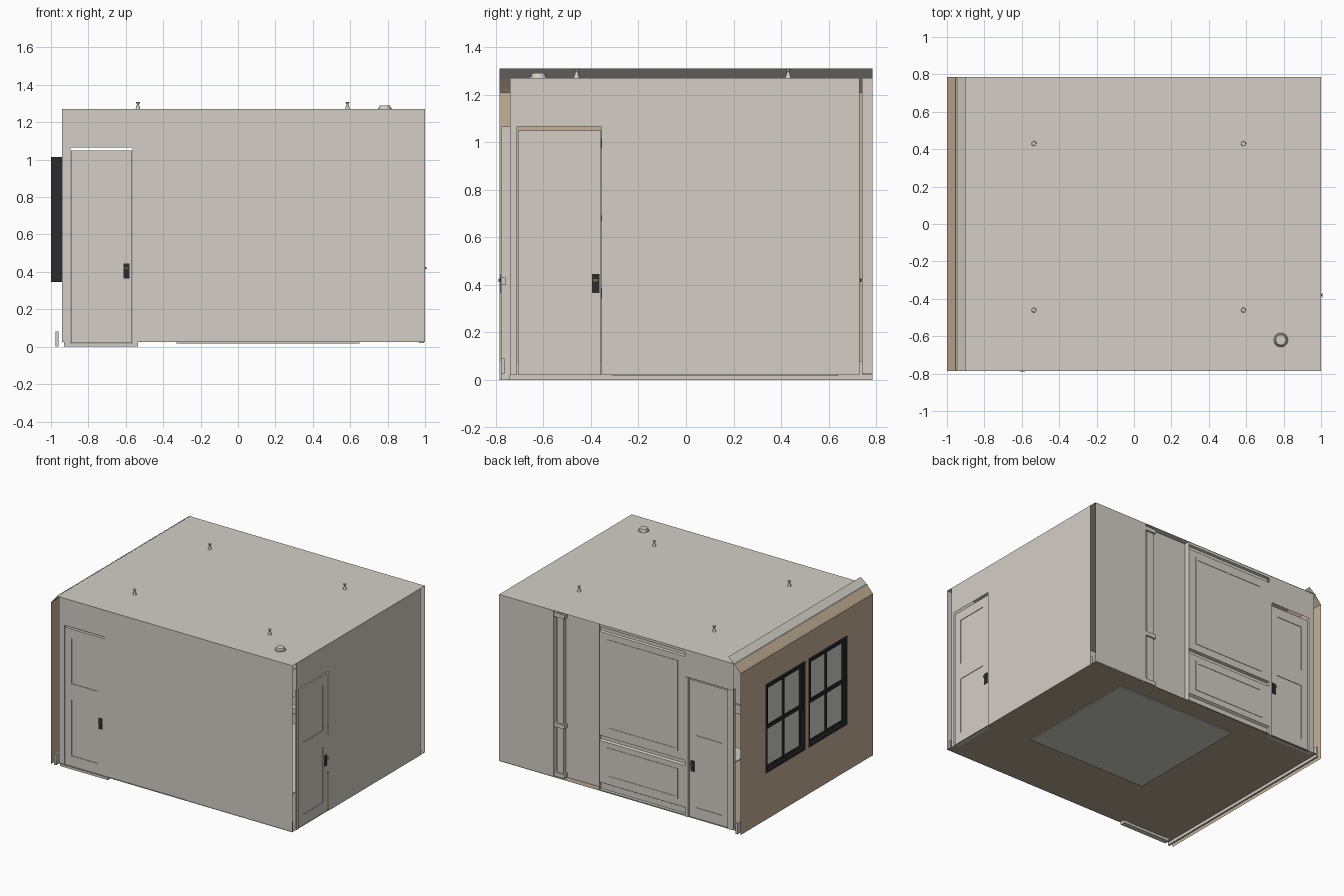
import bpy, bmesh, math

if "Cube" in bpy.data.objects:
    bpy.data.objects.remove(bpy.data.objects["Cube"])


def material(name, r, g, b):
    m = bpy.data.materials.new(name)
    lin = [((c / 255 + 0.055) / 1.055) ** 2.4 for c in (r, g, b)]
    m.diffuse_color = (*lin, 1)
    m.use_nodes = True
    m.node_tree.nodes["Principled BSDF"].inputs["Base Color"].default_value = m.diffuse_color
    return m


GREIGE = material("greige_paint", 212, 207, 198)
TAN = material("tan_paint", 197, 177, 152)
BLACK = material("black_frame", 44, 44, 46)
GLASS = material("pale_glass", 208, 208, 203)
WOOD = material("wood_floor", 176, 162, 141)
RUG = material("grey_rug", 205, 205, 199)
BRASS = material("aged_brass", 120, 112, 80)


def finish(name, bm, mat):
    me = bpy.data.meshes.new(name)
    bm.normal_update()
    bm.to_mesh(me)
    bm.free()
    me.materials.append(mat)
    ob = bpy.data.objects.new(name, me)
    bpy.context.collection.objects.link(ob)
    return ob


# Wall frames: u runs along the wall, d is depth into the room, z is up
def front(u, d, z): return (u, -0.785 + d, z)
def back(u, d, z): return (u, 0.785 - d, z)
def right(u, d, z): return (1 - d, u, z)
def left(u, d, z): return (-1 + d, u, z)


def boxes(name, fn, spans, mat):
    """Boxes given as (u0, u1, d0, d1, z0, z1) on a wall."""
    bm = bmesh.new()
    for u0, u1, d0, d1, z0, z1 in spans:
        v = [bm.verts.new(fn(u, d, z)) for u in (u0, u1) for d in (d0, d1) for z in (z0, z1)]
        for f in ((0, 1, 3, 2), (4, 6, 7, 5), (0, 4, 5, 1), (2, 3, 7, 6), (0, 2, 6, 4), (1, 5, 7, 3)):
            bm.faces.new([v[i] for i in f])
    bmesh.ops.recalc_face_normals(bm, faces=bm.faces)
    return finish(name, bm, mat)


def sheet(name, fn, rects, mat, d=0.0, flip=False):
    """Thin wall surface made of rectangles (u0, u1, z0, z1)."""
    bm = bmesh.new()
    for u0, u1, z0, z1 in rects:
        f = bm.faces.new([bm.verts.new(fn(u, d, z)) for u, z in ((u0, z0), (u1, z0), (u1, z1), (u0, z1))])
        if flip:
            f.normal_flip()
    return finish(name, bm, mat)


def sweep(name, fn, profile, u0, u1, mat, flip=False):
    """Open (d, z) profile swept along the wall."""
    bm = bmesh.new()
    a = [bm.verts.new(fn(u0, d, z)) for d, z in profile]
    b = [bm.verts.new(fn(u1, d, z)) for d, z in profile]
    for i in range(len(profile) - 1):
        f = bm.faces.new((a[i], b[i], b[i + 1], a[i + 1]))
        if flip:
            f.normal_flip()
    return finish(name, bm, mat)


def ring(u0, u1, z0, z1, w, d0, d1):
    return [(u0, u0 + w, d0, d1, z0, z1), (u1 - w, u1, d0, d1, z0, z1),
            (u0 + w, u1 - w, d0, d1, z0, z0 + w), (u0 + w, u1 - w, d0, d1, z1 - w, z1)]


def door(name, fn, u0, u1, handle_u, d):
    """Two-panel door with lever handles on both sides."""
    s = 0.055
    boxes(name + "_slab", fn, [(u0, u1, d + 0.004, d + 0.022, 0.02, 1.05)], GREIGE)
    boxes(name + "_rails", fn, [
        (u0, u0 + s, d, d + 0.026, 0.02, 1.05), (u1 - s, u1, d, d + 0.026, 0.02, 1.05),
        (u0 + s, u1 - s, d, d + 0.026, 0.02, 0.10), (u0 + s, u1 - s, d, d + 0.026, 0.52, 0.64),
        (u0 + s, u1 - s, d, d + 0.026, 0.98, 1.05)], GREIGE)
    h = handle_u
    boxes(name + "_handle_plate", fn, [(h - 0.016, h + 0.016, d - 0.004, d + 0.03, 0.365, 0.445)], BLACK)
    boxes(name + "_lever", fn, [
        (h - 0.005, h + 0.005, d - 0.012, d + 0.038, 0.415, 0.425),
        (h - 0.014, h + 0.012, d - 0.014, d - 0.010, 0.413, 0.427),
        (h - 0.014, h + 0.012, d + 0.036, d + 0.040, 0.413, 0.427)], BRASS)


TOP, LOW, HEAD = 1.27, 0.025, 1.065

# Floor, rug and ceiling
for name, z, x0, y0, x1, y1, mat, up in (
        ("floor", 0.022, -0.96, -0.785, 1, 0.785, WOOD, True),
        ("ceiling", TOP, -0.955, -0.785, 1, 0.785, GREIGE, True)):
    bm = bmesh.new()
    bm.faces.new([bm.verts.new(p) for p in ((x0, y0, z), (x1, y0, z), (x1, y1, z), (x0, y1, z))])
    finish(name, bm, mat)
boxes("rug", lambda u, d, z: (u, d, z), [(-0.33, 0.65, -0.31, 0.64, 0.016, 0.028)], RUG)

# Front wall with a slight step and a door opening
sheet("front_wall_right", front, [(0.12, 1, LOW, TOP)], GREIGE)
sheet("front_wall_left", front, [(-0.94, -0.895, LOW, TOP), (-0.895, -0.565, HEAD, TOP),
                                 (-0.565, 0.12, LOW, TOP)], GREIGE, d=0.006)
door("front_door", front, -0.893, -0.567, -0.595, 0.010)
boxes("front_door_casing", front, [(-0.93, -0.895, 0.007, 0.045, 0.0, HEAD),
                                   (-0.565, -0.535, 0.007, 0.045, 0.0, HEAD),
                                   (-0.895, -0.565, 0.007, 0.045, 0.0, 0.018)], GREIGE)
boxes("front_wall_trim", front, [(-0.53, 0.12, 0.008, 0.025, 0.40, 0.43),
                                 (-0.53, 0.99, 0.008, 0.022, 0.025, 0.09)], GREIGE)

# Right wall, slightly narrower than the room, with its door
sheet("right_wall", right, [(-0.74, -0.71, 0.02, TOP), (-0.71, -0.355, HEAD, TOP),
                            (-0.355, 0.73, 0.02, TOP)], GREIGE)
door("right_door", right, -0.707, -0.358, -0.38, 0.006)
boxes("right_wall_trim", right, [(-0.33, 0.73, 0.002, 0.018, 0.025, 0.09)], GREIGE)

# Back wall: plain part, recessed part and panelled part
sheet("back_wall_plain", back, [(0.55, 1, LOW, TOP)], GREIGE, flip=True)
sheet("back_wall_recess", back, [(0.17, 0.55, LOW, TOP)], GREIGE, d=0.045, flip=True)
for u in (0.17, 0.55):
    sheet("recess_side", lambda a, d, z, u=u: back(u, a, z), [(0, 0.045, LOW, TOP)], GREIGE, flip=u > 0.3)
boxes("recess_pilaster", back, [(0.475, 0.53, 0.015, 0.044, LOW, TOP - 0.01)], GREIGE)
boxes("pilaster_bands", back, [(0.462, 0.548, 0.004, 0.044, z, z + 0.03) for z in (0.03, 0.40, 1.225)], GREIGE)
sweep("back_wall_panelled", back, [
    (0.003, LOW), (0.003, 0.03), (0.02, 0.032), (0.02, 0.075), (0.003, 0.085), (0.003, 0.398),
    (0.024, 0.403), (0.024, 0.432), (0.003, 0.437), (0.003, 1.215), (0.018, 1.22),
    (0.018, 1.245), (0.003, 1.25), (0.003, TOP)], -0.54, 0.17, GREIGE, flip=True)
boxes("wall_panel_frames", back,
      ring(-0.48, 0.11, 0.49, 1.17, 0.02, 0, 0.006) + ring(-0.48, 0.11, 0.13, 0.36, 0.02, 0, 0.006), GREIGE)
sheet("back_wall_door_side", back, [(-0.94, -0.895, LOW, TOP), (-0.895, -0.565, HEAD, TOP),
                                    (-0.565, -0.54, LOW, TOP)], GREIGE, d=0.003, flip=True)
door("back_door", back, -0.893, -0.567, -0.595, 0.014)
boxes("back_door_casing", back, [(-0.93, -0.895, 0, 0.04, 0.02, HEAD),
                                 (-0.565, -0.54, 0, 0.04, 0.02, HEAD)], GREIGE)

# Left window wall with two openings
WINDOWS = ((-0.485, -0.02), (0.015, 0.488))
Z0, Z1 = 0.345, 1.015
sheet("window_wall", left, [
    (-0.785, 0.785, 0, Z0), (-0.785, 0.785, Z1, 1.21), (-0.785, -0.485, Z0, Z1),
    (-0.02, 0.015, Z0, Z1), (0.488, 0.785, Z0, Z1)], TAN, flip=True)
boxes("window_wall_baseboard", left, [(-0.785, 0.785, 0.025, 0.04, 0, 0.08)], GREIGE)

# Sloped cornice rising over the window wall
sweep("cornice_lower", left, [(0, 1.21), (0.012, 1.225), (0.047, 1.265)], -0.785, 0.785, TAN, flip=True)
sweep("cornice_upper", left, [(0.047, 1.265), (0.1, 1.31)], -0.785, 0.785, GREIGE, flip=True)

# Double-hung windows: deep frame, two sashes, muntins and glass
for i, (a, b) in enumerate(WINDOWS):
    m, zm = (a + b) / 2, (Z0 + Z1) / 2
    bars = ring(a, b, Z0, Z1, 0.022, 0, 0.06)
    bars += ring(a + 0.022, b - 0.022, Z0 + 0.022, zm + 0.012, 0.02, 0.016, 0.032)
    bars += ring(a + 0.022, b - 0.022, zm - 0.012, Z1 - 0.022, 0.02, 0.008, 0.03)
    bars.append((m - 0.007, m + 0.007, 0.012, 0.03, Z0 + 0.03, Z1 - 0.03))
    boxes(f"window_frame_{i + 1}", left, bars, BLACK)
    sheet(f"window_glass_{i + 1}", left, [(a + 0.02, b - 0.02, Z0 + 0.02, Z1 - 0.02)], GLASS, d=0.022, flip=True)


# Ceiling fittings
def cone(name, x, y, z0, z1, r0, r1, n, mat):
    bm = bmesh.new()
    bmesh.ops.create_cone(bm, cap_ends=True, segments=n, radius1=r0, radius2=r1, depth=z1 - z0)
    bmesh.ops.translate(bm, verts=bm.verts, vec=(x, y, (z0 + z1) / 2))
    finish(name, bm, mat)


for x in (-0.535, 0.585):
    for y in (-0.46, 0.43):
        cone("spotlight_body", x, y, TOP, 1.297, 0.013, 0.005, 16, GREIGE)
        cone("spotlight_cap", x, y, 1.297, 1.308, 0.006, 0.012, 16, GREIGE)
cone("ceiling_disc_brim", 0.785, -0.62, TOP, 1.277, 0.038, 0.036, 32, GREIGE)
cone("ceiling_disc_top", 0.785, -0.62, 1.277, 1.29, 0.032, 0.027, 32, GREIGE)
